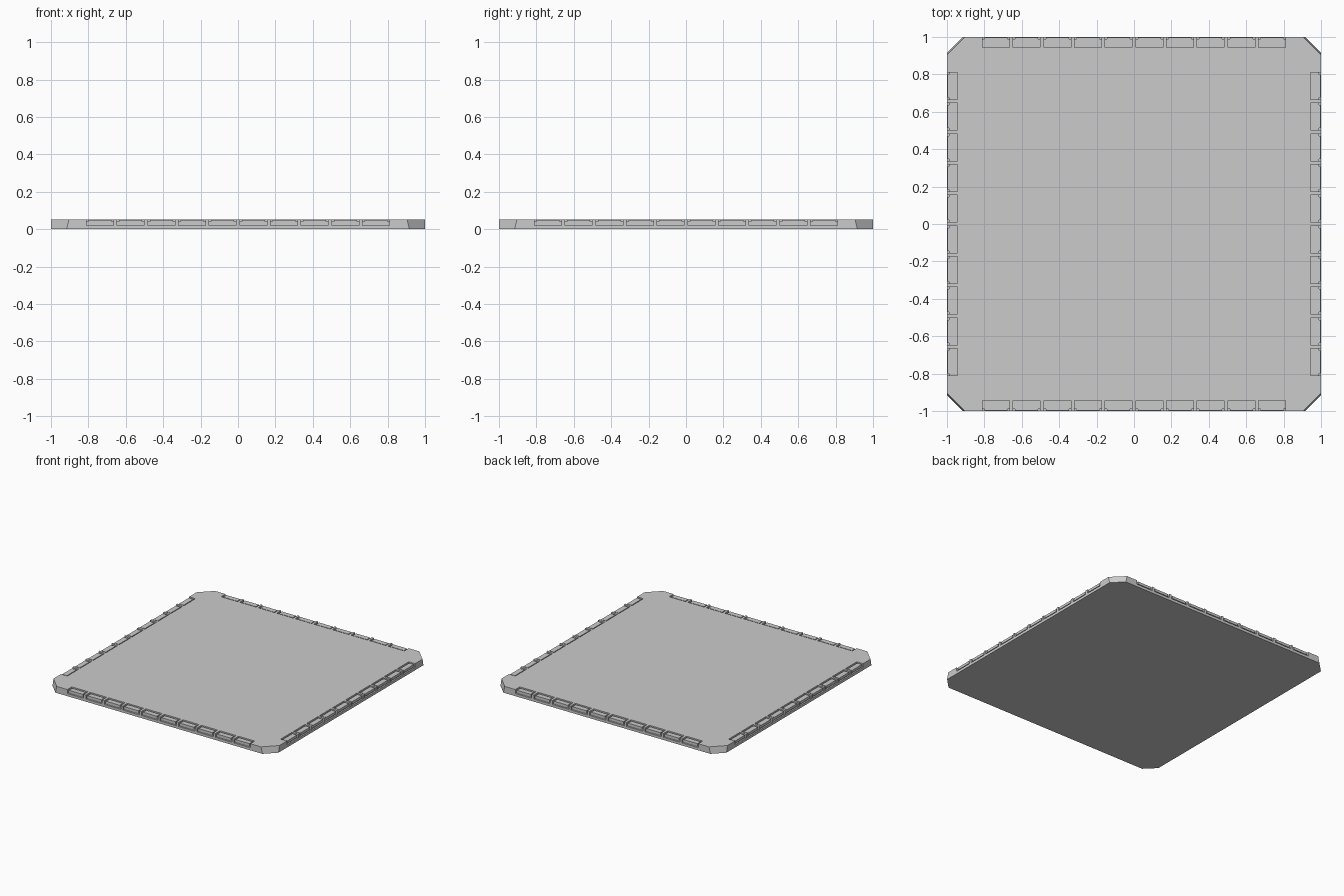
import bpy, bmesh, math
from mathutils import Matrix

if "Cube" in bpy.data.objects:
    bpy.data.objects.remove(bpy.data.objects["Cube"])

T = 0.053          # plate thickness
DEPTH = 0.012      # pocket depth
GROOVE = 0.011     # groove width around each edging block
SINK = 0.004       # block faces sit just under the plate faces
INNER, LOW = 0.944, 0.021
PITCH, HALF = 0.164, 0.0725


def make_object(name, bm):
    bmesh.ops.recalc_face_normals(bm, faces=bm.faces[:])
    mesh = bpy.data.meshes.new(name)
    bm.to_mesh(mesh)
    bm.free()
    obj = bpy.data.objects.new(name, mesh)
    bpy.context.collection.objects.link(obj)
    return obj


def add_prism(bm, profile, x0, x1, rot):
    """Extrude an outward/up (y, z) profile along x, then turn it to its side."""
    a = [bm.verts.new(rot @ Matrix.Translation((x0, y, z)).translation) for y, z in profile]
    b = [bm.verts.new(rot @ Matrix.Translation((x1, y, z)).translation) for y, z in profile]
    bm.faces.new(a)
    bm.faces.new(b[::-1])
    n = len(profile)
    for i in range(n):
        j = (i + 1) % n
        bm.faces.new((a[i], b[i], b[j], a[j]))


def edging(name, profile, half):
    """Ten L-shaped prisms along each of the four sides."""
    bm = bmesh.new()
    for side in range(4):
        rot = Matrix.Rotation(side * math.pi / 2, 4, 'Z')
        for i in range(10):
            x = (i - 4.5) * PITCH
            add_prism(bm, profile, x - half, x + half, rot)
    return make_object(name, bm)


# Plate: square with cut corners, the corner faces leaning slightly inwards
def outline(c):
    k = 1 - c
    return [(k, -1), (1, -k), (1, k), (k, 1), (-k, 1), (-1, k), (-1, -k), (-k, -1)]


bm = bmesh.new()
low = [bm.verts.new((x, y, 0)) for x, y in outline(0.084)]
top = [bm.verts.new((x, y, T)) for x, y in outline(0.096)]
bm.faces.new(low[::-1])
bm.faces.new(top)
for i in range(8):
    j = (i + 1) % 8
    bm.faces.new((low[i], low[j], top[j], top[i]))
plate = make_object("plate", bm)

# Pockets cut into the top and side faces along every edge
d = DEPTH
pockets = edging("pocket_cutter", [
    (1.05, LOW), (1.05, 0.1), (INNER, 0.1),
    (INNER, T - d), (1 - d, T - d), (1 - d, LOW)], HALF)
pockets.hide_render = True
pockets.hide_viewport = True
cut = plate.modifiers.new("pockets", 'BOOLEAN')
cut.operation = 'DIFFERENCE'
cut.solver = 'EXACT'
cut.object = pockets

# Edging blocks set in the pockets, leaving a groove around each one
e = DEPTH + 0.001
edging("edging_blocks", [
    (1 - SINK, LOW + GROOVE * 0.7), (1 - SINK, T - SINK), (INNER + GROOVE, T - SINK),
    (INNER + GROOVE, T - e), (1 - e, T - e), (1 - e, LOW + GROOVE * 0.7)], HALF - GROOVE)
